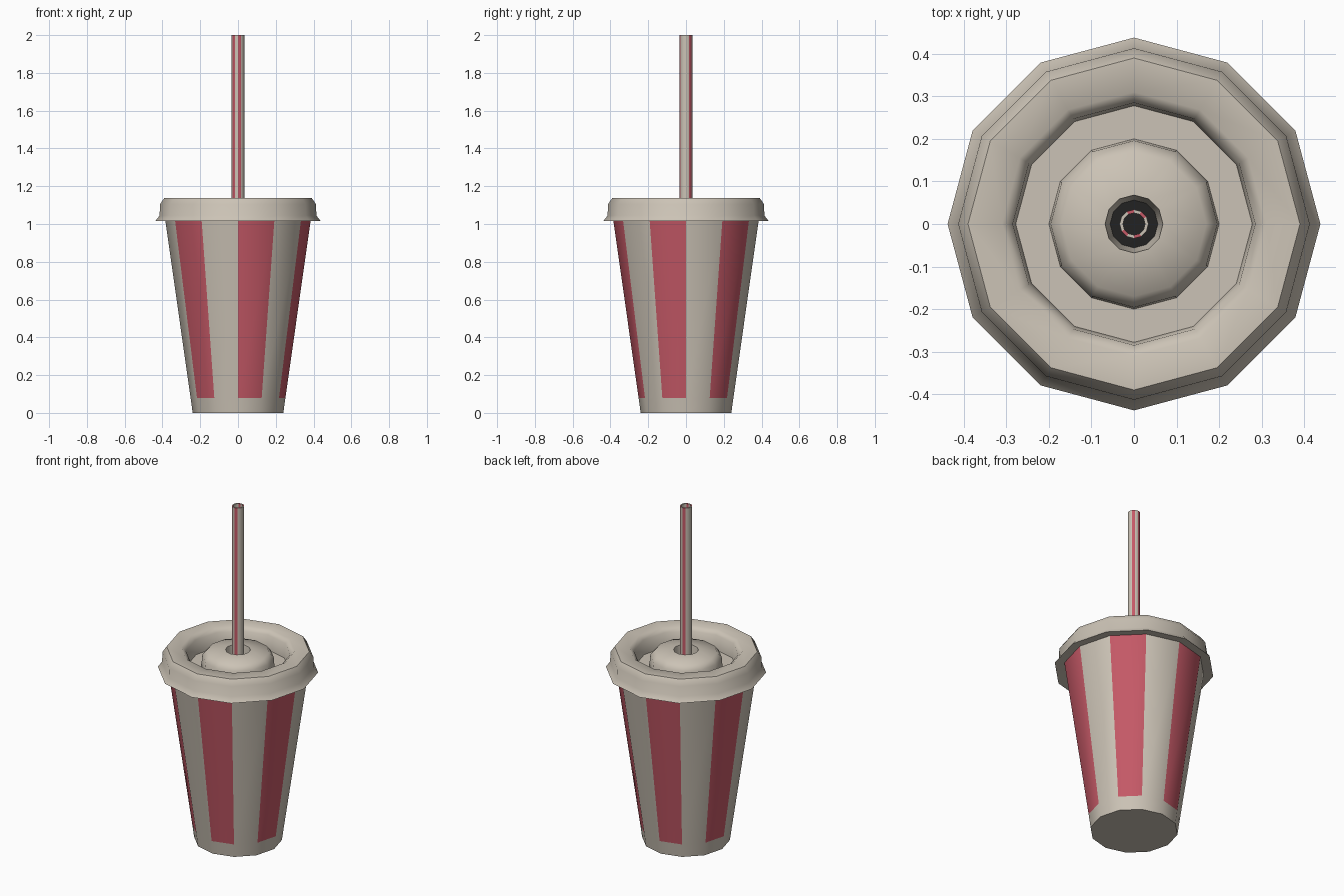
import bpy, bmesh, math

if "Cube" in bpy.data.objects:
    bpy.data.objects.remove(bpy.data.objects["Cube"])

SIDES = 12


def material(name, rgb):
    m = bpy.data.materials.new(name)
    m.diffuse_color = (*rgb, 1)
    m.use_nodes = True
    m.node_tree.nodes["Principled BSDF"].inputs["Base Color"].default_value = m.diffuse_color
    return m


CREAM = material("cream paper", (0.60, 0.545, 0.465))
RED = material("stripe red", (0.56, 0.10, 0.135))
DARK = material("dark drink", (0.016, 0.016, 0.016))


def lathe(name, profile, mats, rule=None, cap_start=False, cap_end=False, closed=False):
    """Spin (radius, z) points round the z axis; rule(sector, band) picks the material."""
    bm = bmesh.new()
    rings = []
    for r, z in profile:
        rings.append([bm.verts.new((r * math.cos(2 * math.pi * k / SIDES),
                                    r * math.sin(2 * math.pi * k / SIDES), z))
                      for k in range(SIDES)])
    bands = len(rings) if closed else len(rings) - 1
    for b in range(bands):
        lo, hi = rings[b], rings[(b + 1) % len(rings)]
        for k in range(SIDES):
            n = (k + 1) % SIDES
            f = bm.faces.new((lo[k], lo[n], hi[n], hi[k]))
            if rule:
                f.material_index = rule(k, b)
    if cap_start:
        bm.faces.new(rings[0][::-1])
    if cap_end:
        bm.faces.new(rings[-1])
    me = bpy.data.meshes.new(name)
    bm.to_mesh(me)
    bm.free()
    for m in mats:
        me.materials.append(m)
    ob = bpy.data.objects.new(name, me)
    bpy.context.collection.objects.link(ob)
    bpy.ops.object.select_all(action='DESELECT')
    ob.select_set(True)
    bpy.context.view_layer.objects.active = ob
    bpy.ops.object.shade_smooth_by_angle(angle=math.radians(50))
    return ob


# Tapered cup, every second side red above the plain foot band
lathe("cup", [(0.24, 0), (0.251, 0.08), (0.385, 1.02)], [CREAM, RED],
      rule=lambda k, b: 1 if b == 1 and k % 2 == 1 else 0, cap_start=True)

# Lid: flared lip, rounded rim, sunken channel, raised centre with straw hole
lathe("lid", [(0.38, 1.02), (0.438, 1.015), (0.415, 1.045), (0.413, 1.105),
              (0.39, 1.138), (0.31, 1.138), (0.285, 1.115), (0.278, 1.03),
              (0.20, 1.03), (0.196, 1.095), (0.17, 1.125), (0.068, 1.135),
              (0.056, 1.03)], [CREAM])

# Dark drink seen through the hole
lathe("drink", [(0.057, 1.031), (0.02, 1.032)], [DARK], cap_end=True)

# Hollow striped straw
RED_SIDES = {1, 3, 7, 9}
lathe("straw", [(0.034, 1.03), (0.034, 2.0), (0.026, 2.0), (0.026, 1.03)],
      [CREAM, RED], rule=lambda k, b: 1 if k in RED_SIDES else 0, closed=True)
